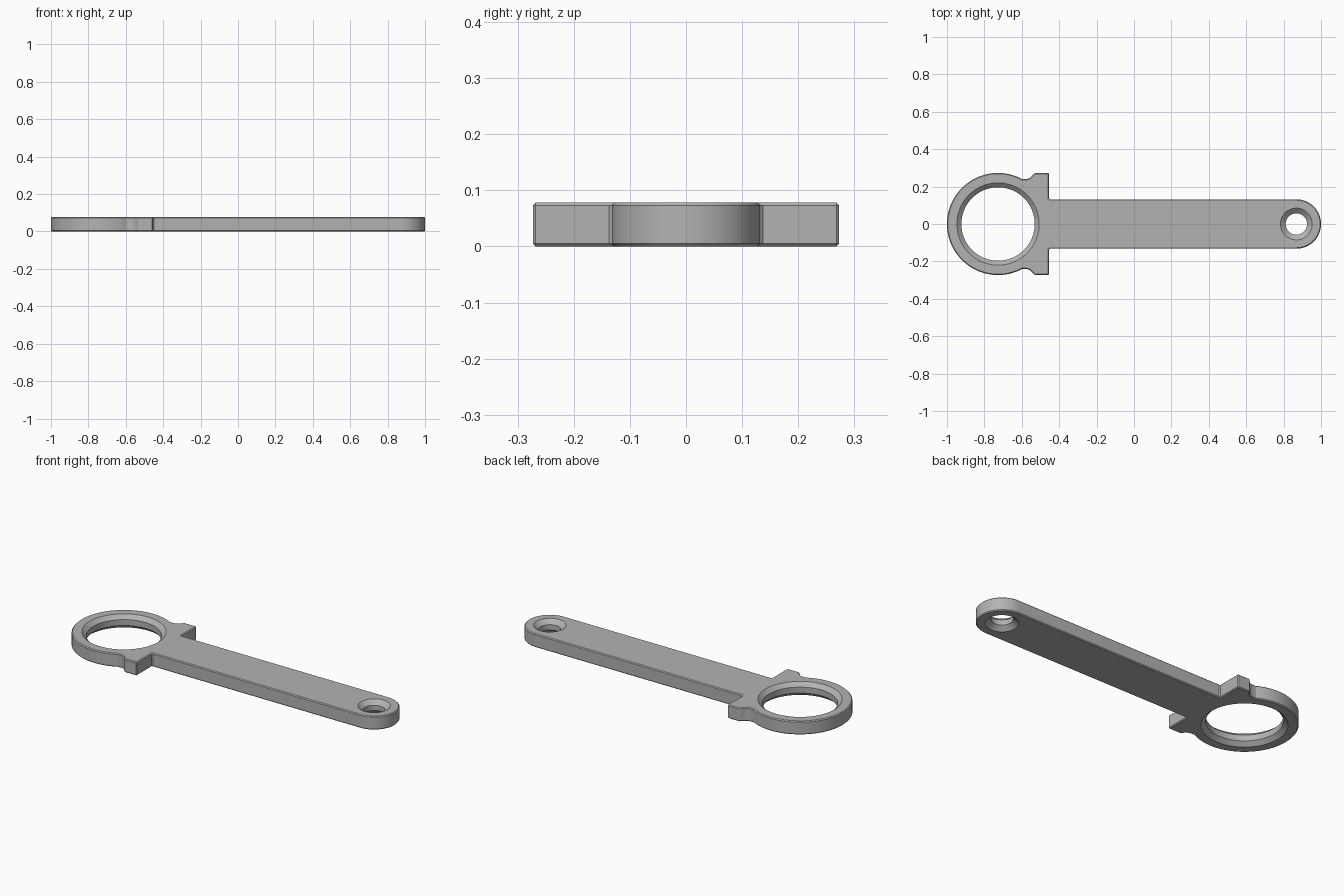
import bpy, bmesh
from math import sin, cos, pi, radians

if "Cube" in bpy.data.objects:
    bpy.data.objects.remove(bpy.data.objects["Cube"])

H = 0.078                   # plate thickness
RING_X, RING_R = -0.727, 0.273
TIP_X, TIP_R = 0.868, 0.132

grey = bpy.data.materials.new("grey metal")
grey.diffuse_color = (0.45, 0.45, 0.45, 1)
grey.use_nodes = True
grey.node_tree.nodes["Principled BSDF"].inputs["Base Color"].default_value = grey.diffuse_color


def arc(cx, r, a0, a1, n):
    return [(cx + r * cos(radians(a0 + (a1 - a0) * i / n)),
             r * sin(radians(a0 + (a1 - a0) * i / n))) for i in range(n + 1)]


def make_object(name, bm):
    bmesh.ops.recalc_face_normals(bm, faces=bm.faces)
    mesh = bpy.data.meshes.new(name)
    bm.to_mesh(mesh)
    bm.free()
    mesh.materials.append(grey)
    obj = bpy.data.objects.new(name, mesh)
    bpy.context.collection.objects.link(obj)
    return obj


def hole_cutter(name, cx, r, wide, depth, n):
    """Turned cutter: straight bore with a countersink on both faces."""
    e = 0.02
    slope = wide / depth
    profile = [(r + wide + e * slope, -e), (r, depth),
               (r, H - depth), (r + wide + e * slope, H + e)]
    bm = bmesh.new()
    rings = [[bm.verts.new((cx + pr * cos(2 * pi * i / n), pr * sin(2 * pi * i / n), z))
              for i in range(n)] for pr, z in profile]
    for a, b in zip(rings, rings[1:]):
        for i in range(n):
            j = (i + 1) % n
            bm.faces.new((a[i], a[j], b[j], b[i]))
    bm.faces.new(rings[0])
    bm.faces.new(rings[-1])
    obj = make_object(name, bm)
    obj.hide_render = True
    obj.hide_set(True)
    return obj


# Upper half of the outline: tip, arm, shoulder block, neck, ring
half = arc(TIP_X, TIP_R, 0, 90, 24)
half += [(-0.455, TIP_R), (-0.455, RING_R), (-0.532, RING_R),
         (-0.546, 0.256), (-0.558, 0.246), (-0.572, 0.241), (-0.588, 0.241)]
half += arc(RING_X, RING_R, 62, 180, 48)
outline = half + [(x, -y) for x, y in reversed(half[1:-1])]

# Plate extruded from the outline
bm = bmesh.new()
base = bm.faces.new([bm.verts.new((x, y, 0)) for x, y in outline])
top = bmesh.ops.extrude_face_region(bm, geom=[base], use_keep_orig=True)["geom"]
bmesh.ops.translate(bm, vec=(0, 0, H),
                    verts=[v for v in top if isinstance(v, bmesh.types.BMVert)])
plate = make_object("ring_ended_arm", bm)

# Fine chamfer along all sharp edges
bevel = plate.modifiers.new("edge chamfer", 'BEVEL')
bevel.width = 0.005
bevel.segments = 1
bevel.limit_method = 'ANGLE'
bevel.angle_limit = radians(35)

# Countersunk holes
for cutter in (hole_cutter("ring_hole_cutter", RING_X, 0.196, 0.024, 0.022, 96),
               hole_cutter("tip_hole_cutter", TIP_X, 0.057, 0.028, 0.024, 64)):
    cut = plate.modifiers.new(cutter.name, 'BOOLEAN')
    cut.operation = 'DIFFERENCE'
    cut.solver = 'EXACT'
    cut.object = cutter

# Bake the modifiers, then smooth the round walls
bpy.context.view_layer.objects.active = plate
plate.select_set(True)
for m in list(plate.modifiers):
    bpy.ops.object.modifier_apply(modifier=m.name)
bpy.ops.object.shade_smooth_by_angle(angle=radians(25))
